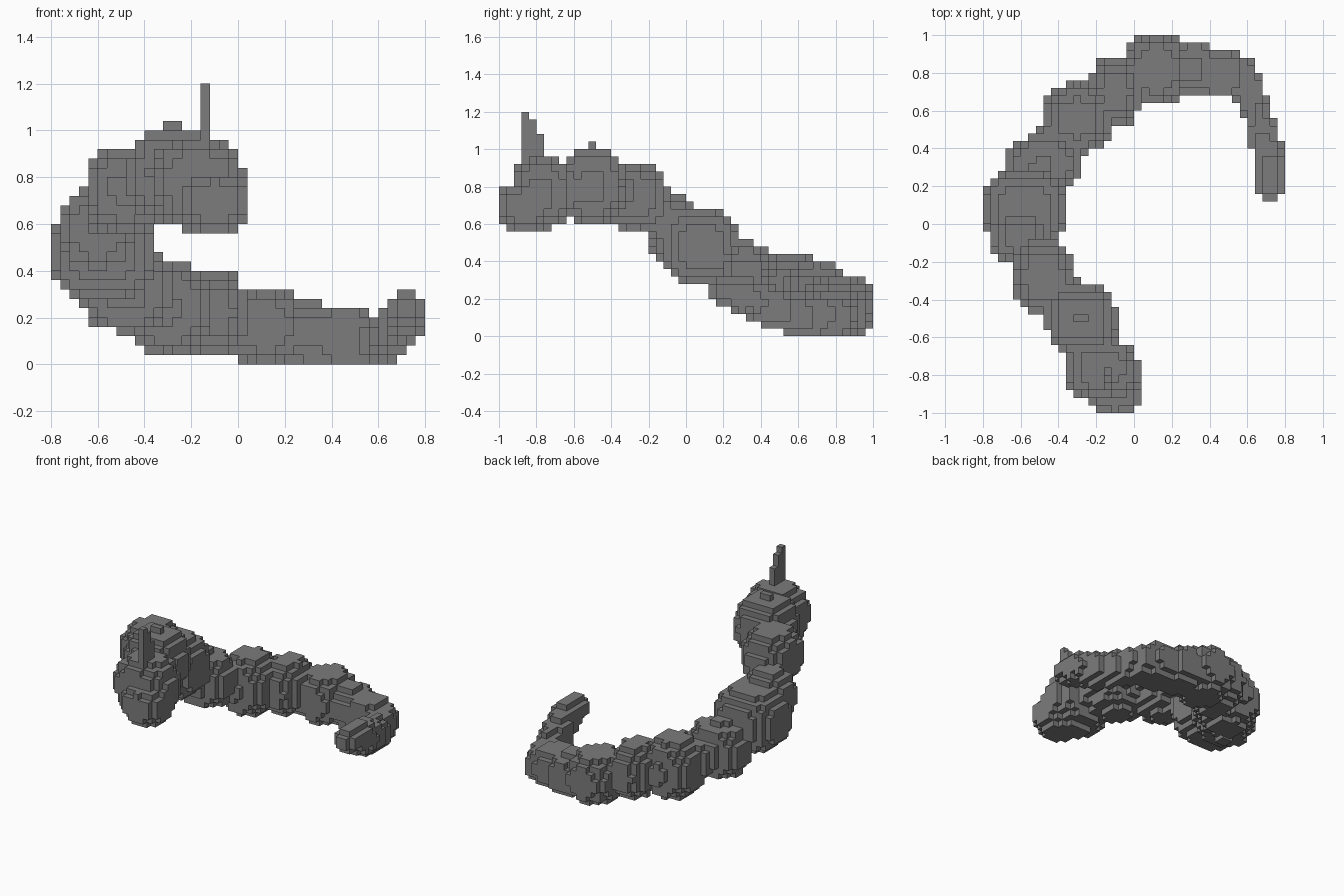
import bpy, bmesh
from mathutils import Vector

cube = bpy.data.objects.get("Cube")
if cube:
    bpy.data.objects.remove(cube)
S = 0.04  # block size

grey = bpy.data.materials.new("stone grey")
grey.use_nodes = True
grey.diffuse_color = (0.2, 0.2, 0.2, 1)
grey.node_tree.nodes["Principled BSDF"].inputs["Base Color"].default_value = (0.2, 0.2, 0.2, 1)

SIDES = [Vector(d) for d in ((1, 0, 0), (-1, 0, 0), (0, 1, 0), (0, -1, 0), (0, 0, 1), (0, 0, -1))]


def lump(centre, radii, power=2.3):
    """Cells of a rounded block ellipsoid."""
    lo = [int((c - r) // S) for c, r in zip(centre, radii)]
    hi = [int((c + r) // S) + 1 for c, r in zip(centre, radii)]
    return {(i, j, k)
            for i in range(lo[0], hi[0]) for j in range(lo[1], hi[1]) for k in range(max(0, lo[2]), hi[2])
            if sum(abs(((n + 0.5) * S - c) / r) ** power
                   for n, c, r in zip((i, j, k), centre, radii)) <= 1}


def chain(segments, waist):
    """Lumps along a path, joined by narrower waists."""
    cells = set()
    for c, r in segments:
        cells |= lump(c, r)
    for (c1, r1), (c2, r2) in zip(segments, segments[1:]):
        cells |= lump((Vector(c1) + Vector(c2)) / 2, (Vector(r1) + Vector(r2)) / 2 * waist)
    return cells


def build(name, cells, hidden):
    """Make a mesh from the outer faces of the cells."""
    bm = bmesh.new()
    verts = {}
    for cell in sorted(cells):
        mid = Vector(cell) + Vector((0.5, 0.5, 0.5))
        for d in SIDES:
            if tuple(int(a + b) for a, b in zip(cell, d)) in hidden:
                continue
            u = Vector((d.y, d.z, d.x))
            v = d.cross(u)
            quad = []
            for a, b in ((-1, -1), (1, -1), (1, 1), (-1, 1)):
                key = tuple(round(x) for x in mid + (d + u * a + v * b) / 2)
                if key not in verts:
                    verts[key] = bm.verts.new(Vector(key) * S)
                quad.append(verts[key])
            bm.faces.new(quad)
    mesh = bpy.data.meshes.new(name)
    bm.to_mesh(mesh)
    bm.free()
    mesh.materials.append(grey)
    bpy.context.collection.objects.link(bpy.data.objects.new(name, mesh))


# Body segments from snout to hind end: centre, radii
body = [
    ((-0.10, -0.86, 0.69), (0.15, 0.15, 0.14)),
    ((-0.17, -0.77, 0.77), (0.20, 0.17, 0.20)),
    ((-0.28, -0.50, 0.81), (0.19, 0.18, 0.211)),
    ((-0.48, -0.28, 0.75), (0.17, 0.19, 0.18)),
    ((-0.60, -0.07, 0.58), (0.165, 0.14, 0.18)),
    ((-0.58, 0.08, 0.48), (0.225, 0.22, 0.215)),
    ((-0.48, 0.32, 0.32), (0.20, 0.15, 0.185)),
    ((-0.30, 0.56, 0.24), (0.19, 0.185, 0.205)),
    ((-0.10, 0.70, 0.22), (0.14, 0.185, 0.185)),
    ((0.12, 0.82, 0.16), (0.17, 0.19, 0.17)),
    ((0.31, 0.83, 0.13), (0.15, 0.14, 0.14)),
    ((0.46, 0.79, 0.12), (0.15, 0.13, 0.135)),
    ((0.58, 0.76, 0.10), (0.08, 0.12, 0.11)),
]
# Thin tail curling forward and up
tail = [
    ((0.61, 0.71, 0.11), (0.08, 0.09, 0.11)),
    ((0.66, 0.58, 0.12), (0.08, 0.10, 0.11)),
    ((0.69, 0.45, 0.16), (0.09, 0.10, 0.11)),
    ((0.72, 0.31, 0.21), (0.085, 0.09, 0.095)),
    ((0.72, 0.20, 0.25), (0.075, 0.075, 0.075)),
]
body_cells = chain(body, 0.72)
tail_cells = chain(tail, 0.95) - body_cells
# Stepped one-block-wide horn on the head
horn_cells = {(-4, j, k) for j, top in ((-22, 30), (-21, 29), (-20, 27))
              for k in range(22, top)} - body_cells

everything = body_cells | tail_cells | horn_cells
for name, cells in (("segmented_body", body_cells), ("tail", tail_cells), ("horn", horn_cells)):
    build(name, cells, everything)
